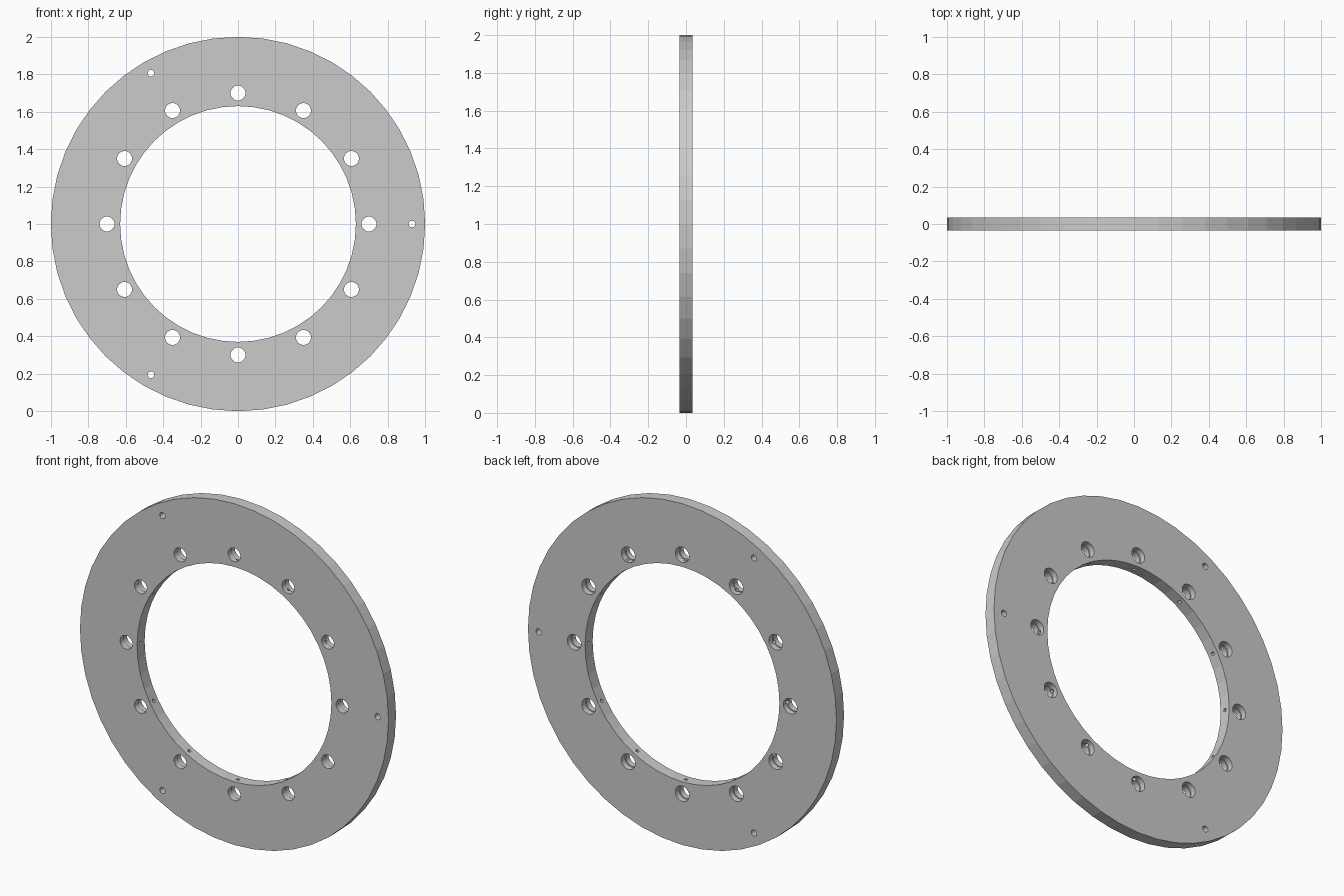
import bpy, bmesh, math
from mathutils import Matrix, Vector

if "Cube" in bpy.data.objects:
    bpy.data.objects.remove(bpy.data.objects["Cube"])

CZ = 1.0      # ring centre height
HALF = 0.035  # half thickness


def cylinders(name, items):
    """One object from cylinders given as (centre, axis, radius, length, sides)."""
    bm = bmesh.new()
    for centre, axis, radius, length, sides in items:
        rot = Vector(axis).to_track_quat('Z', 'Y').to_matrix().to_4x4()
        bmesh.ops.create_cone(bm, cap_ends=True, segments=sides, radius1=radius,
                              radius2=radius, depth=length,
                              matrix=Matrix.Translation(centre) @ rot)
    mesh = bpy.data.meshes.new(name)
    bm.to_mesh(mesh)
    bm.free()
    obj = bpy.data.objects.new(name, mesh)
    bpy.context.collection.objects.link(obj)
    return obj


def polar(r, a, y=0.0):
    return Vector((r * math.cos(a), y, CZ + r * math.sin(a)))


def cut(target, cutter):
    mod = target.modifiers.new("cut", 'BOOLEAN')
    mod.operation, mod.solver, mod.object = 'DIFFERENCE', 'EXACT', cutter
    bpy.context.view_layer.objects.active = target
    bpy.ops.object.modifier_apply(modifier=mod.name)
    bpy.data.objects.remove(cutter)


Y = (0, 1, 0)
bolts = [math.radians(30 * i) for i in range(12)]
thirds = [math.radians(120 * i) for i in range(3)]

# Flat ring with central bore
ring = cylinders("flange_ring", [((0, 0, CZ), Y, 1.0, 2 * HALF, 48)])
cut(ring, cylinders("bore", [((0, 0, CZ), Y, 0.63, 0.3, 48)]))

# Twelve bolt holes, slightly wider towards the back
cut(ring, cylinders("bolt_holes", [(polar(0.7, a), Y, 0.04, 0.3, 24) for a in bolts]))
cut(ring, cylinders("counterbores", [(polar(0.7, a, 0.1), Y, 0.045, 0.2, 24) for a in bolts]))

# Three small locating holes near the rim
cut(ring, cylinders("locating_holes", [(polar(0.93, a), Y, 0.018, 0.3, 16) for a in thirds]))

# Small radial holes from the bore into each bolt hole
cut(ring, cylinders("radial_holes", [
    (polar(0.65, a), (math.cos(a), 0, math.sin(a)), 0.01, 0.1, 12) for a in bolts]))
